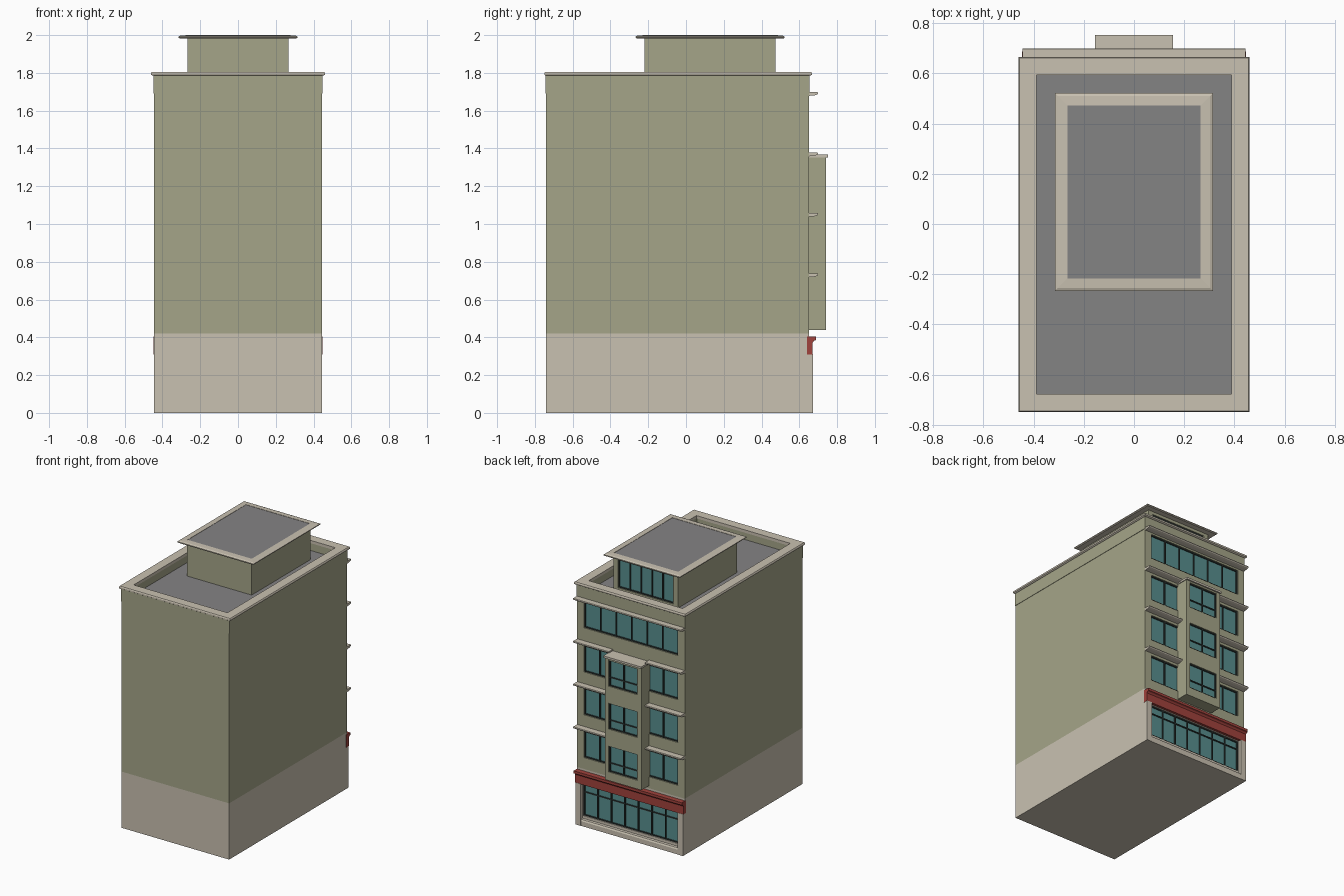
import bpy
import bmesh

if "Cube" in bpy.data.objects:
    bpy.data.objects.remove(bpy.data.objects["Cube"], do_unlink=True)


def material(name, srgb):
    linear = [((c / 255 + 0.055) / 1.055) ** 2.4 for c in srgb] + [1.0]
    m = bpy.data.materials.new(name)
    m.use_nodes = True
    m.diffuse_color = linear
    m.node_tree.nodes["Principled BSDF"].inputs["Base Color"].default_value = linear
    return m


OLIVE = material("olive_wall", (165, 165, 137))
BEIGE = material("beige_stone", (201, 193, 177))
GREY = material("grey_roof", (132, 131, 132))
TEAL = material("teal_glass", (88, 143, 143))
RED = material("red_fascia", (160, 66, 60))
DARK = material("dark_frame", (48, 58, 56))


def finish(name, bm, mat):
    bmesh.ops.recalc_face_normals(bm, faces=bm.faces)
    mesh = bpy.data.meshes.new(name)
    bm.to_mesh(mesh)
    bm.free()
    mesh.materials.append(mat)
    ob = bpy.data.objects.new(name, mesh)
    bpy.context.collection.objects.link(ob)
    return ob


def add_box(bm, x0, x1, y0, y1, z0, z1):
    verts = bmesh.ops.create_cube(bm, size=1)["verts"]
    for v in verts:
        v.co.x = x1 if v.co.x > 0 else x0
        v.co.y = y1 if v.co.y > 0 else y0
        v.co.z = z1 if v.co.z > 0 else z0


def box(name, mat, *extent):
    bm = bmesh.new()
    add_box(bm, *extent)
    return finish(name, bm, mat)


def prism(name, mat, profile, x0, x1):
    """Extrude a (y, z) profile along x."""
    bm = bmesh.new()
    face = bm.faces.new([bm.verts.new((x0, y, z)) for y, z in profile])
    ext = bmesh.ops.extrude_face_region(bm, geom=[face])["geom"]
    for v in ext:
        if isinstance(v, bmesh.types.BMVert):
            v.co.x = x1
    return finish(name, bm, mat)


def ring(name, mat, y_mid, hx, hy, profile):
    """Sweep an (inset, z) profile around a rectangle."""
    bm = bmesh.new()
    loops = []
    for sx, sy in ((-1, -1), (1, -1), (1, 1), (-1, 1)):
        loops.append([bm.verts.new((sx * (hx - d), y_mid + sy * (hy - d), z))
                      for d, z in profile])
    n = len(profile)
    for i in range(4):
        a, b = loops[i], loops[(i + 1) % 4]
        for j in range(n):
            k = (j + 1) % n
            bm.faces.new((a[j], b[j], b[k], a[k]))
    return finish(name, bm, mat)


def window(name, wall, y, x0, x1, z0, z1, cols, transom=None):
    """Cut a shallow opening in the wall, then fit glass and frame bars."""
    depth, bar = 0.02, 0.004
    cutter = box("cutter", DARK, x0, x1, y - depth, y + 0.1, z0, z1)
    mod = wall.modifiers.new("opening", "BOOLEAN")
    mod.operation = "DIFFERENCE"
    mod.solver = "EXACT"
    mod.object = cutter
    bpy.context.view_layer.objects.active = wall
    bpy.ops.object.modifier_apply(modifier=mod.name)
    bpy.data.objects.remove(cutter, do_unlink=True)
    box(name + "_glass", TEAL, x0, x1, y - depth, y - depth + 0.006, z0, z1)
    bm = bmesh.new()
    ya, yb = y - depth, y - 0.006
    for i in range(cols + 1):
        x = x0 + bar + (x1 - x0 - 2 * bar) * i / cols
        add_box(bm, x - bar, x + bar, ya, yb, z0, z1)
    for z in [z0 + bar, z1 - bar] + ([transom] if transom else []):
        add_box(bm, x0, x1, ya, yb - 0.001, z - bar, z + bar)
    finish(name + "_frame", bm, DARK)


HX, BACK, FACE = 0.445, -0.74, 0.65      # half width, plain end, window facade
BAY, BAY_FACE = 0.15, 0.742

# Main walls
base = box("ground_floor", BEIGE, -HX, HX, BACK, FACE, 0, 0.42)
walls = box("upper_walls", OLIVE, -HX, HX, BACK, FACE, 0.42, 1.72)

# Roof deck, parapet and coping
mid = (BACK + FACE) / 2
half = (FACE - BACK) / 2
box("roof_deck", GREY, -0.40, 0.40, BACK + 0.05, FACE - 0.04, 1.70, 1.73)
ring("parapet", OLIVE, mid, HX + 0.003, half + 0.003,
     [(0, 1.69), (0, 1.79), (0.058, 1.79), (0.058, 1.69)])
ring("coping", BEIGE, mid + 0.003, 0.46, half + 0.013,
     [(0.008, 1.785), (0, 1.79), (0, 1.8), (0.004, 1.806),
      (0.072, 1.806), (0.072, 1.785)])

# Rooftop room with an overhanging rim
room_y = (-0.22, 0.475)
room = box("rooftop_room", OLIVE, -0.267, 0.267, *room_y, 1.72, 1.988)
rm = sum(room_y) / 2
rh = (room_y[1] - room_y[0]) / 2
ring("rooftop_room_rim", BEIGE, rm, 0.315, rh + 0.047,
     [(0.006, 1.982), (0, 1.987), (0, 1.993), (0.012, 1.998),
      (0.05, 2.0), (0.05, 1.982)])
box("rooftop_room_deck", GREY, -0.267, 0.267, *room_y, 1.985, 1.998)
window("rooftop_window", room, room_y[1], -0.23, 0.23, 1.75, 1.96, 5)

# Projecting bay
bay = box("bay", OLIVE, -BAY, BAY, FACE - 0.01, BAY_FACE, 0.44, 1.36)
box("bay_cap", BEIGE, -BAY - 0.006, BAY + 0.006, FACE, BAY_FACE + 0.011, 1.352, 1.367)

# Windows and ledges of each storey
window("top_window", walls, FACE, -0.39, 0.39, 1.475, 1.665, 6)


def ledge(name, z, x0, x1):
    prism(name, BEIGE, [(FACE - 0.005, z - 0.012), (FACE + 0.03, z - 0.009),
                        (FACE + 0.045, z - 0.004), (FACE + 0.05, z + 0.002),
                        (FACE + 0.047, z + 0.008), (FACE - 0.005, z + 0.008)], x0, x1)


ledge("top_ledge", 1.69, -HX, HX)
for storey, z in (("first", 0.73), ("second", 1.05), ("third", 1.37)):
    lo, hi = z - 0.225, z - 0.03
    for side, a, b in (("right", -0.39, -BAY + 0.015), ("left", BAY - 0.015, 0.39)):
        window(f"{storey}_{side}_window", walls, FACE, a, b, lo, hi, 2)
    ledge(f"{storey}_right_ledge", z, -HX, -BAY)
    ledge(f"{storey}_left_ledge", z, BAY, HX)
    window(f"{storey}_bay_window", bay, BAY_FACE, -0.12, 0.12, lo, hi, 2, lo + 0.065)

# Shopfront: glazing, plinth, pilasters and red fascia
window("shop_window", base, FACE, -0.395, 0.395, 0.07, 0.305, 7, 0.245)
prism("shop_plinth", BEIGE, [(FACE - 0.01, 0), (FACE + 0.02, 0), (FACE + 0.02, 0.035),
                             (FACE + 0.014, 0.046), (FACE - 0.01, 0.052)], -0.40, 0.40)
for side, s in (("right", -1), ("left", 1)):
    xs = sorted((s * 0.40, s * HX))
    box(f"{side}_pilaster", BEIGE, *xs, FACE - 0.01, FACE + 0.022, 0, 0.312)
prism("shop_fascia", RED, [(FACE - 0.01, 0.31), (FACE + 0.02, 0.31), (FACE + 0.02, 0.372),
                           (FACE + 0.028, 0.382), (FACE + 0.038, 0.386),
                           (FACE + 0.038, 0.405), (FACE - 0.01, 0.405)], -HX - 0.002, HX + 0.002)
